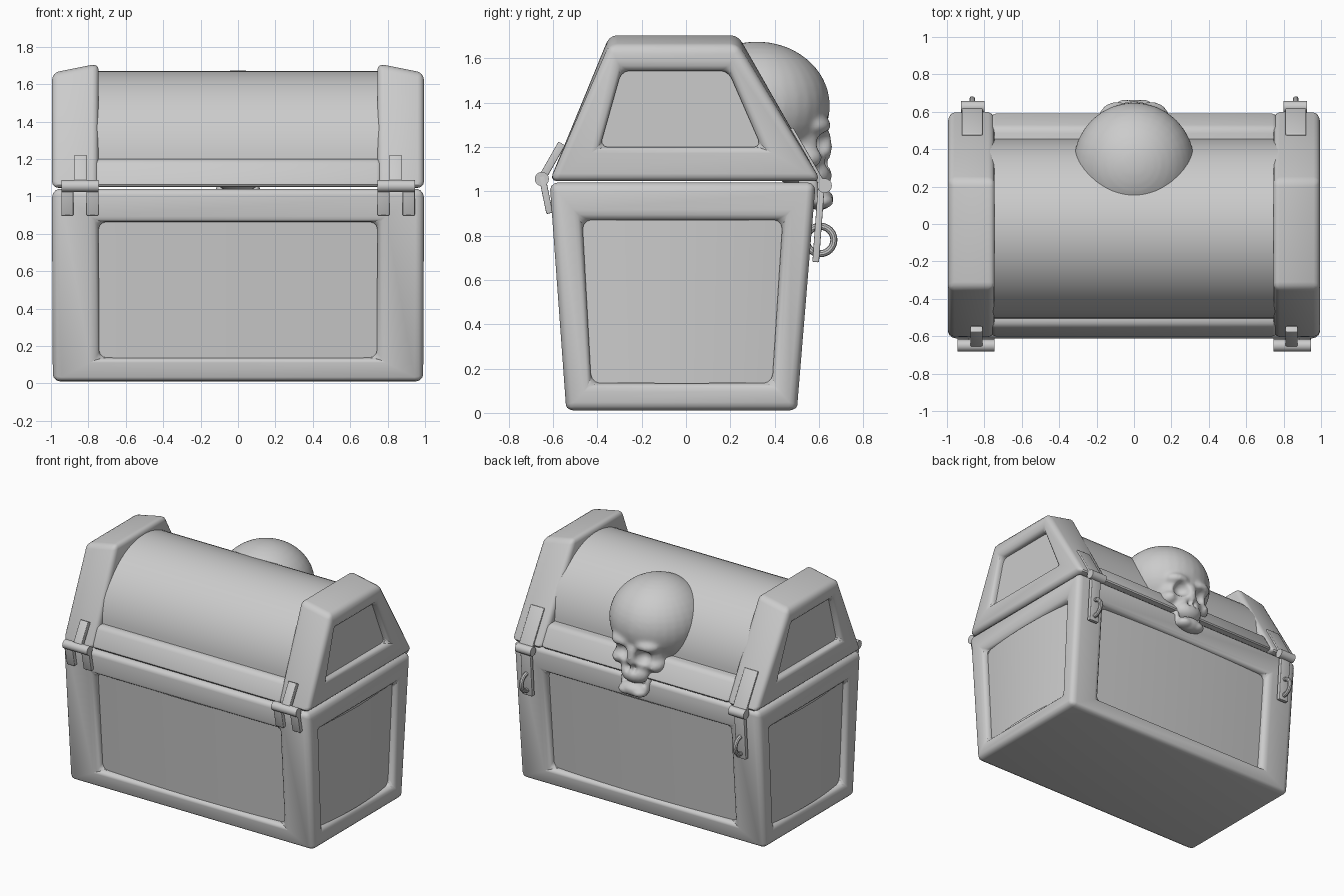
import bpy, bmesh, math
from mathutils import Vector, Matrix

if "Cube" in bpy.data.objects:
    bpy.data.objects.remove(bpy.data.objects["Cube"])


def finish(ob, angle=35):
    bpy.ops.object.select_all(action='DESELECT')
    bpy.context.view_layer.objects.active = ob
    ob.select_set(True)
    bpy.ops.object.convert(target='MESH')
    bpy.ops.object.shade_smooth_by_angle(angle=math.radians(angle))
    return ob


def link(name, bm):
    bmesh.ops.remove_doubles(bm, verts=bm.verts, dist=1e-5)
    bmesh.ops.recalc_face_normals(bm, faces=bm.faces)
    me = bpy.data.meshes.new(name)
    bm.to_mesh(me)
    bm.free()
    ob = bpy.data.objects.new(name, me)
    bpy.context.collection.objects.link(ob)
    return ob


def soften(ob, bevel=0, mirror=False, segs=3):
    if bevel:
        m = ob.modifiers.new("bevel", 'BEVEL')
        m.width, m.segments, m.limit_method = bevel, segs, 'ANGLE'
    if mirror:
        ob.modifiers.new("mirror", 'MIRROR')
    return finish(ob)


def prism(name, profile, x0, x1, bevel=0, mirror=False):
    """Extrude a (y, z) profile along x."""
    bm = bmesh.new()
    a = [bm.verts.new((x0, y, z)) for y, z in profile]
    b = [bm.verts.new((x1, y, z)) for y, z in profile]
    bm.faces.new(a)
    bm.faces.new(b)
    n = len(profile)
    for i in range(n):
        bm.faces.new((a[i], a[(i + 1) % n], b[(i + 1) % n], b[i]))
    return soften(link(name, bm), bevel, mirror)


def strap(name, x0, x1, p, q, t=0.03):
    p, q = Vector(p), Vector(q)
    n = (q - p).orthogonal().normalized() * t / 2
    return prism(name, [p - n, q - n, q + n, p + n], x0, x1, 0.005, True)


def pin(name, x0, x1, y, z, r):
    c = [(y + r * math.cos(i * math.pi / 8), z + r * math.sin(i * math.pi / 8)) for i in range(16)]
    return prism(name, c, x0, x1, 0, True)


def framed_box(name, corners, panels, bevel, mirror=False):
    """Box of 8 corners; panels = {face: (u0, u1, v0, v1, bulge)} are recessed."""
    c = [Vector(v) for v in corners]
    sides = {'front': (0, 1, 5, 4), 'right': (1, 2, 6, 5), 'back': (2, 3, 7, 6),
             'left': (3, 0, 4, 7), 'bottom': (3, 2, 1, 0), 'top': (4, 5, 6, 7)}
    bm = bmesh.new()
    for side, idx in sides.items():
        q = [c[i] for i in idx]
        if side not in panels:
            bm.faces.new([bm.verts.new(v) for v in q])
            continue
        u0, u1, v0, v1, bulge = panels[side]
        nrm = (q[1] - q[0]).cross(q[3] - q[0]).normalized()
        at = lambda u, v: q[0].lerp(q[1], u).lerp(q[3].lerp(q[2], u), v)
        rim = [at(u, v) for u, v in ((u0, v0), (u1, v0), (u1, v1), (u0, v1))]
        rings = [[bm.verts.new(v) for v in r] for r in (q, rim, [v - nrm * 0.09 for v in rim])]
        for r, s in zip(rings, rings[1:]):
            for i in range(4):
                j = (i + 1) % 4
                bm.faces.new((r[i], r[j], s[j], s[i]))
        bm.faces.new(rings[-1])
        # infill panel, gently bowed outwards
        pb = bmesh.new()
        cols = []
        for k in range(17):
            t = k / 16
            off = nrm * (-0.05 + bulge * (1 - (2 * t - 1) ** 2))
            cols.append([pb.verts.new(at(u0 + (u1 - u0) * t, v) + off) for v in (v0, v1)])
        for l, r in zip(cols, cols[1:]):
            pb.faces.new((l[0], r[0], r[1], l[1]))
        pb.normal_update()
        p = link(name + "_" + side + "_panel", pb)
        if p.data.polygons[8].normal.dot(nrm) < 0:
            p.data.flip_normals()
        if mirror:
            p.modifiers.new("mirror", 'MIRROR')
        finish(p)
    return soften(link(name, bm), bevel, mirror)


# chest body with four recessed panels
framed_box("body",
           [(-.99, -.54, .01), (.99, -.54, .01), (.99, .50, .01), (-.99, .50, .01),
            (-.995, -.615, 1.04), (.995, -.615, 1.04), (.995, .585, 1.04), (-.995, .585, 1.04)],
           {'front': (.125, .875, .12, .825, .025), 'back': (.125, .875, .12, .825, .025),
            'right': (.115, .885, .12, .835, .035), 'left': (.115, .885, .12, .835, .035)}, 0.04)

# lid: end caps, rails and barrel
framed_box("lid_end",
           [(.745, -.615, 1.045), (.995, -.615, 1.045), (.995, .61, 1.045), (.745, .61, 1.045),
            (.745, -.345, 1.71), (.995, -.345, 1.66), (.995, .235, 1.66), (.745, .235, 1.71)],
           {'right': (.15, .835, .25, .81, 0)}, 0.035, True)
prism("lid_rail", [(-.61, 1.05), (-.545, 1.2), (.515, 1.2), (.60, 1.05)], -.77, .77, 0.03)
arc = [(-.025 - .48 * math.cos(math.pi * i / 32), 1.18 + .49 * math.sin(math.pi * i / 32)) for i in range(33)]
prism("lid_barrel", arc, -.77, .77)

# hinges
for x0, x1 in ((.88, .945), (.745, .81)):
    strap("hinge_lower_leaf", x0, x1, (-.65, 1.07), (-.615, .90))
strap("hinge_upper_leaf", .81, .875, (-.66, 1.04), (-.56, 1.215), .035)
pin("hinge_pin", .745, .945, -.65, 1.055, .032)

# latches: lid strap, knuckle, hasp and staple
strap("latch_strap", .81, .92, (.47, 1.28), (.615, 1.03), .03)
pin("latch_knuckle", .80, .925, .625, 1.025, .033)
strap("latch_hasp", .825, .905, (.61, 1.02), (.585, .68), .03)
bpy.ops.mesh.primitive_torus_add(major_radius=.062, minor_radius=.016, major_segments=32,
                                 minor_segments=10)
ring = bpy.context.object
ring.name = "latch_staple"
ring.data.transform(Matrix.Translation((.865, .605, .78)) @ Matrix.Rotation(math.pi / 2, 4, 'Y'))
soften(ring, 0, True)


# skull ornament: blended ellipsoids with carved sockets
def blobs(name, parts):
    bm = bmesh.new()
    for (x, y, z), r in parts:
        for s in ((1, -1) if x else (1,)):
            m = Matrix.Translation((x * s, y, z)) @ Matrix.Diagonal((*r, 1))
            bmesh.ops.create_uvsphere(bm, u_segments=32, v_segments=20, radius=1, matrix=m)
    me = bpy.data.meshes.new(name)
    bm.to_mesh(me)
    bm.free()
    ob = bpy.data.objects.new(name, me)
    bpy.context.collection.objects.link(ob)
    return ob


skull = blobs("skull", [((0, .32, 1.385), (.325, .33, .29)),
                        ((0, .50, 1.22), (.19, .145, .20)),
                        ((.09, .57, 1.295), (.10, .085, .05)),
                        ((.145, .52, 1.15), (.06, .095, .055)),
                        ((0, .615, 1.2), (.04, .045, .10)),
                        ((0, .575, 1.075), (.11, .085, .075))])
cutter = blobs("socket_cutter", [((.092, .655, 1.215), (.066, .09, .06)),
                                 ((.024, .68, 1.125), (.026, .07, .04))])
cutter.hide_render = True
m = skull.modifiers.new("fuse", 'REMESH')
m.mode, m.voxel_size = 'VOXEL', 0.012
m = skull.modifiers.new("sockets", 'BOOLEAN')
m.operation, m.object, m.solver = 'DIFFERENCE', cutter, 'EXACT'
m = skull.modifiers.new("refuse", 'REMESH')
m.mode, m.voxel_size = 'VOXEL', 0.012
m = skull.modifiers.new("smooth", 'SMOOTH')
m.factor, m.iterations = 0.5, 8
finish(skull, 80)
bpy.data.objects.remove(cutter)

# lower jaw
jaw = blobs("jaw", [((0, .60, .965), (.105, .065, .05)), ((.095, .55, 1.01), (.025, .05, .075)),
                    ((.05, .61, .955), (.06, .055, .035))])
m = jaw.modifiers.new("fuse", 'REMESH')
m.mode, m.voxel_size = 'VOXEL', 0.01
m = jaw.modifiers.new("smooth", 'SMOOTH')
m.factor, m.iterations = 0.5, 4
finish(jaw, 80)
